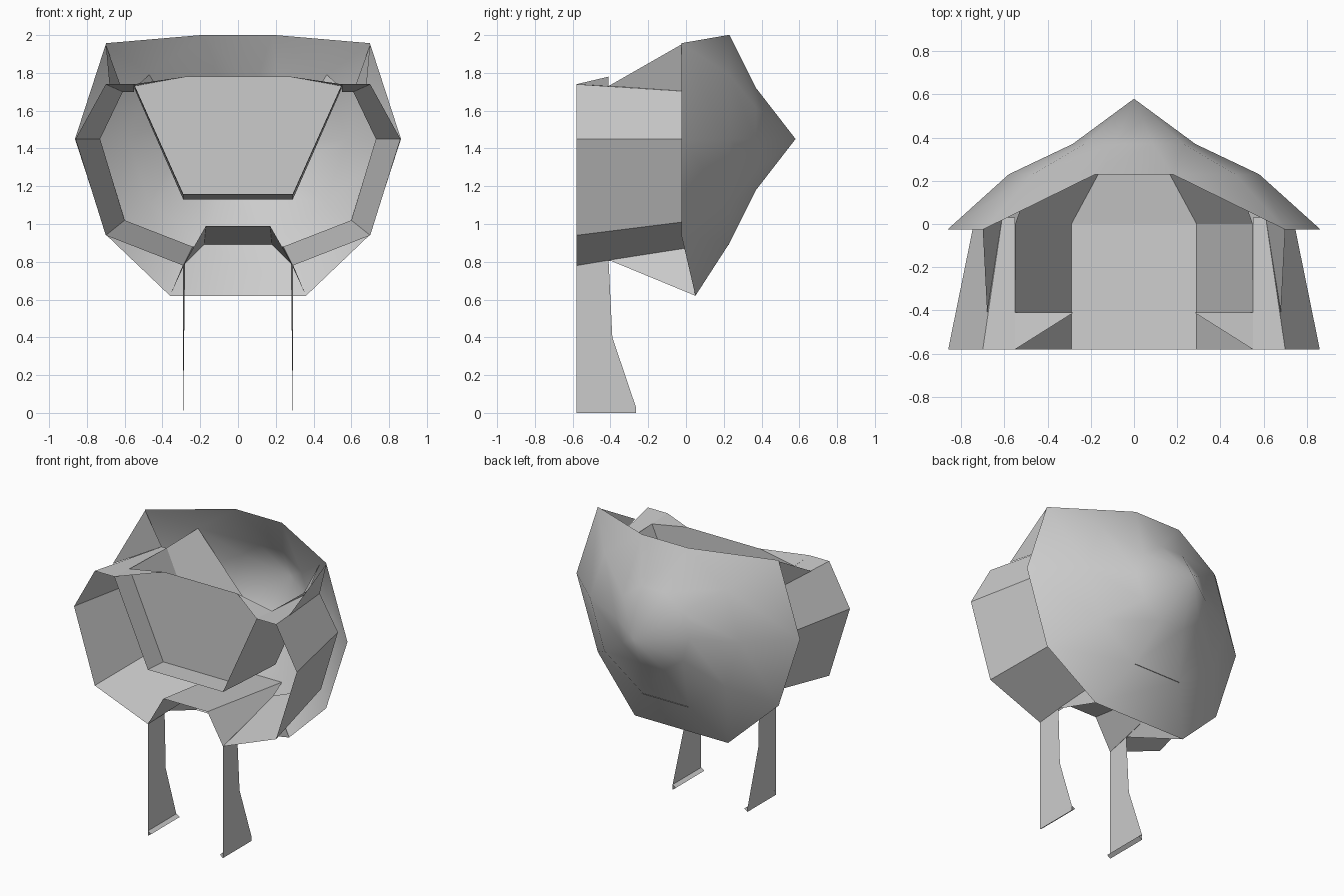
import bpy, bmesh, math
from mathutils import Vector

cube = bpy.data.objects.get("Cube")
if cube:
    bpy.data.objects.remove(cube, do_unlink=True)

grey = bpy.data.materials.new("plain_grey")
grey.use_nodes = True
grey.diffuse_color = (0.6, 0.6, 0.6, 1)
grey.node_tree.nodes["Principled BSDF"].inputs["Base Color"].default_value = (0.6, 0.6, 0.6, 1)


def finish(name, bm, mirror=False, smooth=False):
    bmesh.ops.recalc_face_normals(bm, faces=bm.faces)
    mesh = bpy.data.meshes.new(name)
    bm.to_mesh(mesh)
    bm.free()
    mesh.materials.append(grey)
    obj = bpy.data.objects.new(name, mesh)
    bpy.context.collection.objects.link(obj)
    if mirror:
        obj.modifiers.new("Mirror", 'MIRROR').use_clip = True
    if smooth:
        bpy.ops.object.select_all(action='DESELECT')
        obj.select_set(True)
        bpy.context.view_layer.objects.active = obj
        bpy.ops.object.shade_smooth_by_angle(angle=math.radians(32))
    return obj


def sheet(name, *polygons):
    """Mirrored thin panels, given on the +x side."""
    bm = bmesh.new()
    for poly in polygons:
        bm.faces.new([bm.verts.new(p) for p in poly])
    bmesh.ops.remove_doubles(bm, verts=bm.verts, dist=0.001)
    return finish(name, bm, mirror=True)


def loft(name, front, back):
    pairs = list(zip(front, back))
    return sheet(name, *[(a, b, d, c) for (a, b), (c, d) in zip(pairs, pairs[1:])])


# Domed rear shell: ten-sided, with a pointed cap and an open top
SIDES, CENTRE_Z = 10, 1.45


def ring_point(radius, y, k):
    a = math.tau * k / SIDES
    return Vector((radius * math.cos(a), y, CENTRE_Z + radius * math.sin(a)))


bm = bmesh.new()
apex = bm.verts.new((0, 0.58, CENTRE_Z))
cap = [bm.verts.new(ring_point(0.285, 0.37, k)) for k in range(SIDES)]
mid = [bm.verts.new(ring_point(0.58, 0.23, k)) for k in range(SIDES)]
rim = {k: bm.verts.new(ring_point(0.863, -0.025, k)) for k in range(SIDES) if k not in (2, 3)}
rim[7].co, rim[8].co = (-0.36, 0.05, 0.62), (0.36, 0.05, 0.62)
for k in range(SIDES):
    n = (k + 1) % SIDES
    bm.faces.new((apex, cap[k], cap[n]))
    bm.faces.new((cap[k], mid[k], mid[n], cap[n]))
    outer = [rim[j] for j in (k, n) if j in rim]
    if outer:
        bm.faces.new([mid[k]] + outer + [mid[n]])
finish("rear_shell", bm, smooth=True)

# Tapered band around the front, ending in the arch between the legs
FRONT = -0.58
band_front = [(x, FRONT, z) for x, z in
              ((0.55, 1.74), (0.70, 1.74), (0.86, 1.45), (0.70, 0.94), (0.29, 0.78))]
band_back = [(0.55, 0.03, 1.70), (0.61, 0.03, 1.70), (0.73, 0.06, 1.45),
             (0.60, 0.06, 1.02), (0.24, 0.05, 0.88)]
loft("front_band", band_front, band_back)
loft("leg_arch",
     [band_front[-1], (0.17, FRONT, 0.99), (0, FRONT, 0.99)],
     [band_back[-1], (0.18, 0.23, 0.89), (0, 0.23, 0.89)])

# Triangular gussets joining band and shell
sheet("upper_gusset", ((0.68, -0.41, 1.73), (0.70, -0.025, 1.95), (0.61, 0.03, 1.70)))
sheet("lower_gusset", ((0.28, -0.41, 0.81), (0.36, 0.05, 0.62), (0.24, 0.05, 0.88)))

# Open trough running back into the shell
floor_edge = [(0.29, FRONT, 1.16), (0.29, -0.41, 1.15), (0.29, 0, 1.13), (0.09, 0.37, 1.18)]
wall_top = [(0.55, FRONT, 1.74), (0.55, -0.41, 1.73), (0.55, 0, 1.72), (0.47, 0.23, 1.79)]
loft("trough_floor", [(0, y, z) for x, y, z in floor_edge], floor_edge)
loft("trough_wall", floor_edge, wall_top)

# Upright panel closing the trough, with folded ears
ear_tip = (0.28, -0.41, 1.78)
sheet("front_panel",
      ((0, -0.41, 1.15), floor_edge[1], wall_top[1], ear_tip, (0, -0.41, 1.78)))
sheet("panel_ear", (wall_top[0], wall_top[1], ear_tip))

# Flat legs with a small wedge foot
sheet("leg", ((0.29, FRONT, 0.78), (0.28, -0.41, 0.81), (0.285, -0.39, 0.40),
              (0.29, -0.265, 0.03), (0.29, -0.265, 0), (0.29, FRONT, 0)))
section = ((0.29, 0), (0.29, 0.035), (0.265, 0.018), (0.29, 0))
loft("foot", [(x, FRONT, z) for x, z in section], [(x, -0.265, z) for x, z in section])
